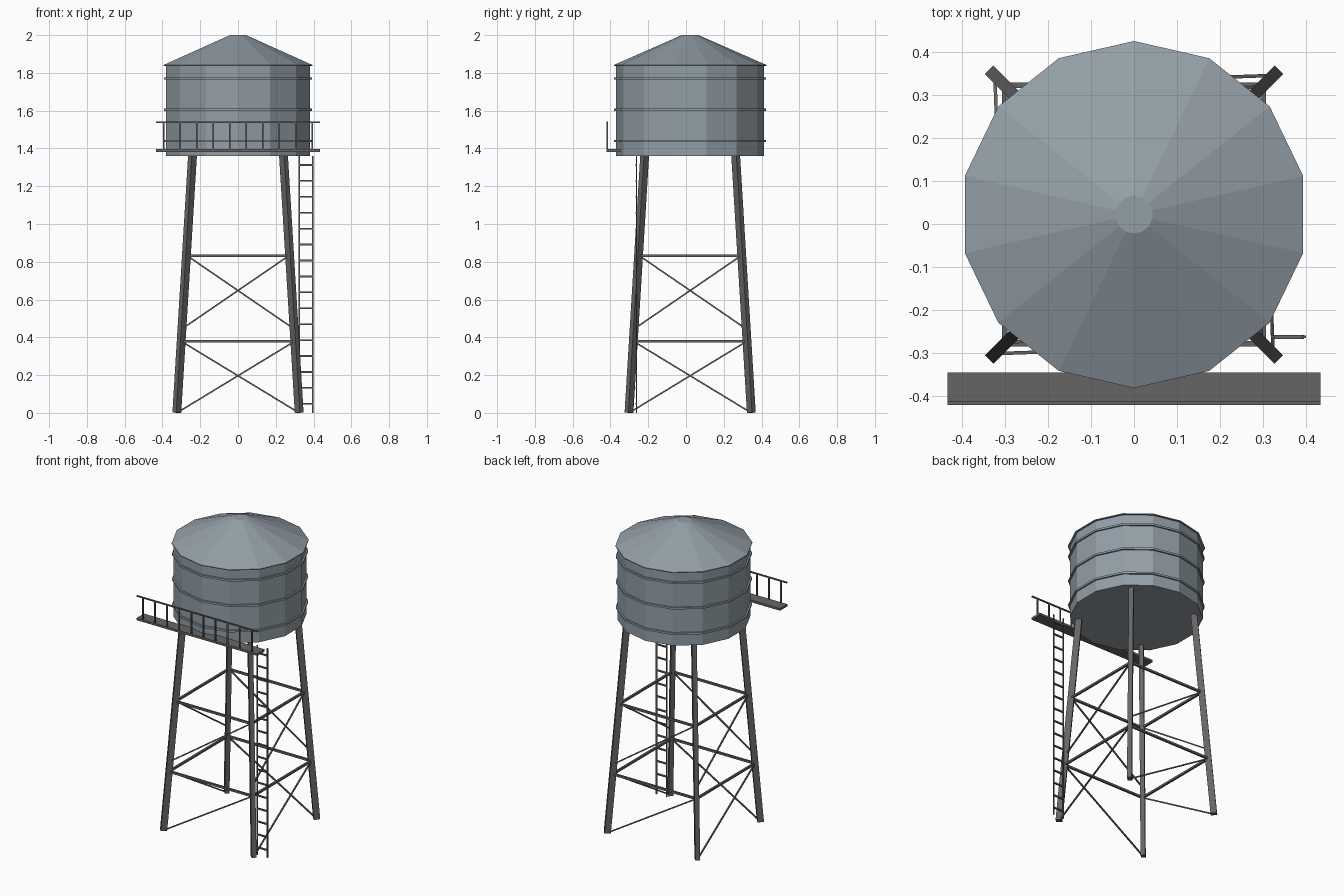
import bpy, bmesh
from math import sin, cos, pi
from mathutils import Vector, Matrix

cube = bpy.data.objects.get("Cube")
if cube:
    bpy.data.objects.remove(cube, do_unlink=True)

CY = 0.022          # tower axis offset in y
SIDES = 14


def material(name, rgb):
    m = bpy.data.materials.new(name)
    m.use_nodes = True
    m.diffuse_color = (*rgb, 1)
    m.node_tree.nodes["Principled BSDF"].inputs["Base Color"].default_value = (*rgb, 1)
    return m


tank_paint = material("blue_grey_paint", (0.29, 0.345, 0.385))
steel = material("dark_steel", (0.13, 0.13, 0.133))


def finish(bm, name, mat):
    bmesh.ops.recalc_face_normals(bm, faces=bm.faces)
    mesh = bpy.data.meshes.new(name)
    bm.to_mesh(mesh)
    bm.free()
    mesh.materials.append(mat)
    obj = bpy.data.objects.new(name, mesh)
    bpy.context.collection.objects.link(obj)
    return obj


def lathe(name, profile, mat, closed=False):
    """Faceted solid of revolution; open profiles get end caps."""
    bm = bmesh.new()
    rings = []
    for r, z in profile:
        angles = [2 * pi * i / SIDES for i in range(SIDES)]
        rings.append([bm.verts.new((r * sin(a), CY + r * cos(a), z)) for a in angles])
    pairs = list(zip(rings, rings[1:]))
    if closed:
        pairs.append((rings[-1], rings[0]))
    else:
        bm.faces.new(rings[0])
        bm.faces.new(rings[-1])
    for a, b in pairs:
        for i in range(SIDES):
            j = (i + 1) % SIDES
            bm.faces.new((a[i], a[j], b[j], b[i]))
    return finish(bm, name, mat)


def add_bar(bm, a, b, width, depth, side):
    """Box from a to b; width runs along the side direction."""
    a, b = Vector(a), Vector(b)
    axis = (b - a).normalized()
    other = axis.cross(Vector(side)).normalized()
    across = other.cross(axis)
    rot = Matrix((across, other, axis)).transposed().to_4x4()
    size = Matrix.Diagonal((width, depth, (b - a).length, 1))
    bmesh.ops.create_cube(bm, size=1, matrix=Matrix.Translation((a + b) / 2) @ rot @ size)


def bars(name, items, mat=steel):
    bm = bmesh.new()
    for item in items:
        add_bar(bm, *item)
    return finish(bm, name, mat)


# Tank, hoops and roof
lathe("tank", [(0.392, 1.36), (0.392, 1.845)], tank_paint)
lathe("roof", [(0.404, 1.837), (0.404, 1.842), (0.044, 2.0)], tank_paint)
for i, z in enumerate((1.44, 1.605, 1.77)):
    lathe(f"tank_hoop_{i + 1}", [(0.385, z - 0.006), (0.402, z - 0.006),
                                 (0.402, z + 0.006), (0.385, z + 0.006)], tank_paint, True)

# Legs, listed counter-clockwise from front right
CORNERS = [(-1, -1), (1, -1), (1, 1), (-1, 1)]


def leg_point(k, z):
    sx, sy = CORNERS[k % 4]
    r = 0.324 - 0.083 * z / 1.36
    return Vector((sx * r, CY + sy * r, z))


for k, name in enumerate(("front_right", "front_left", "back_left", "back_right")):
    sx, sy = CORNERS[k]
    bars(f"{name}_leg", [(leg_point(k, 0.001), leg_point(k, 1.37), 0.028, 0.038, (-sy, sx, 0))])

# Girts and one diagonal rod per face and tier
girts, rods = [], []
for k in range(4):
    for low, high, girt in ((0.01, 0.37, 0.38), (0.455, 0.825, 0.833)):
        girts.append((leg_point(k, girt), leg_point(k + 1, girt), 0.013, 0.013, (0, 0, 1)))
        a, b = leg_point(k, low), leg_point(k + 1, high)
        inset = (leg_point(k + 1, low) - a) * 0.025
        rods.append((a + inset, b - inset, 0.008, 0.008, (0, 0, 1)))
bars("girts", girts)
bars("diagonal_rods", rods)

# Walkway with railing
bars("walkway", [((-0.434, -0.384, 1.389), (0.434, -0.384, 1.389), 0.076, 0.014, (0, 1, 0))])
railing = [((-0.434, -0.417, 1.538), (0.434, -0.417, 1.538), 0.008, 0.008, (0, 1, 0))]
for i in range(10):
    x = -0.392 + i * 0.0871
    railing.append(((x, -0.417, 1.39), (x, -0.417, 1.538), 0.008, 0.008, (1, 0, 0)))
bars("railing", railing)

# Ladder
LX, RX, LY = 0.323, 0.396, -0.263
ladder = [((x, LY, 0), (x, LY, 1.36), 0.008, 0.006, (1, 0, 0)) for x in (LX, RX)]
for i in range(16):
    z = 0.048 + i * 0.0843
    ladder.append(((LX, LY, z), (RX, LY, z), 0.009, 0.009, (0, 1, 0)))
bars("ladder", ladder)
